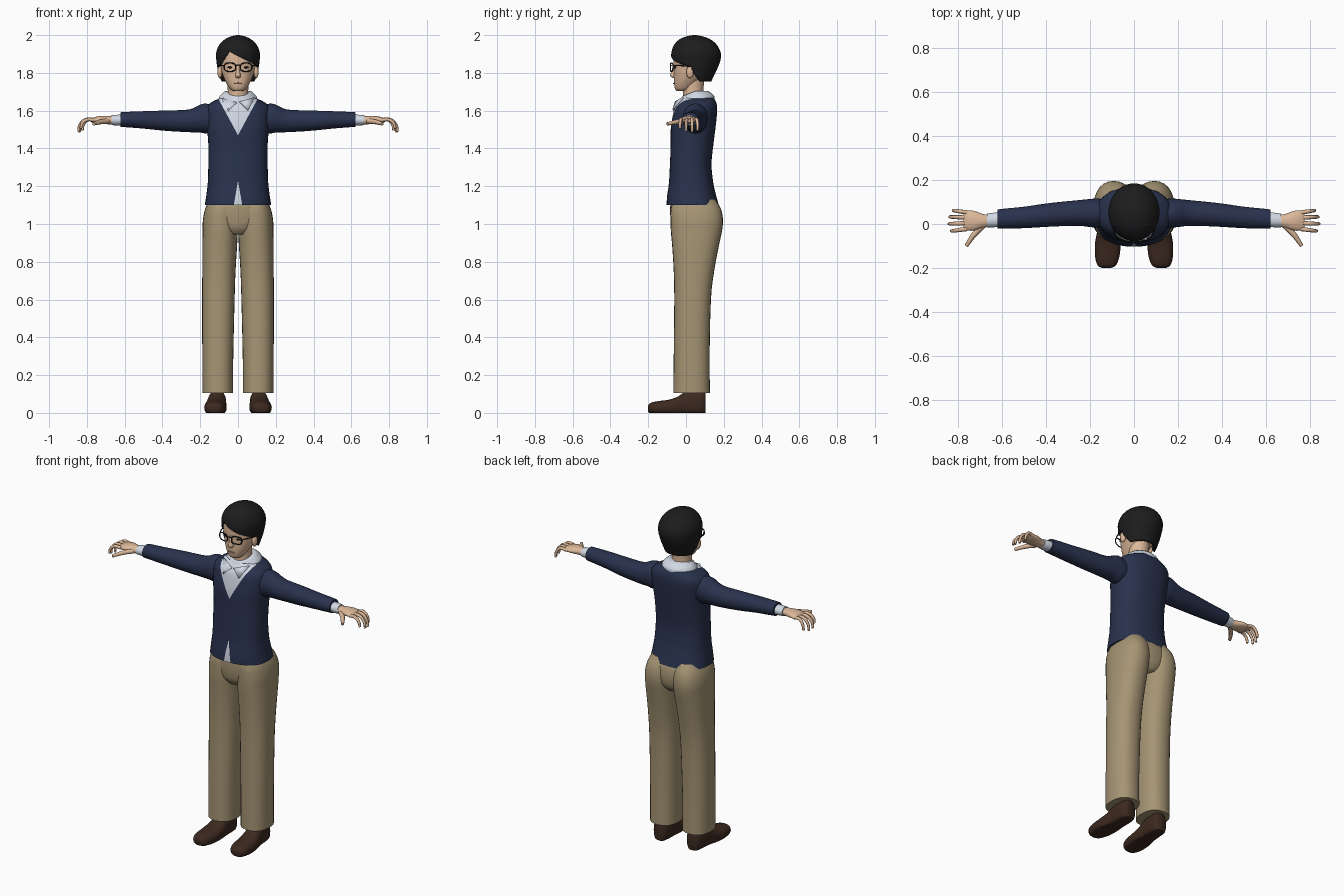
import bpy, bmesh, math
from mathutils import Vector

cube = bpy.data.objects.get("Cube")
if cube:
    bpy.data.objects.remove(cube, do_unlink=True)


def material(name, r, g, b):
    m = bpy.data.materials.new(name)
    m.use_nodes = True
    m.diffuse_color = (r, g, b, 1)
    m.node_tree.nodes["Principled BSDF"].inputs["Base Color"].default_value = (r, g, b, 1)
    return m


NAVY = material("navy knit", 0.022, 0.032, 0.075)
KHAKI = material("khaki cloth", 0.38, 0.30, 0.175)
SKIN = material("skin", 0.72, 0.48, 0.32)
LIP = material("lips", 0.50, 0.26, 0.18)
HAIR = material("black hair", 0.012, 0.012, 0.013)
WHITE = material("white shirt", 0.64, 0.69, 0.78)
BROWN = material("brown leather", 0.045, 0.022, 0.014)
FRAME = material("dark frame", 0.015, 0.012, 0.01)


def finish(bm, name, *mats):
    me = bpy.data.meshes.new(name)
    bm.to_mesh(me)
    bm.free()
    for m in mats:
        me.materials.append(m)
    me.shade_smooth()
    me.set_sharp_from_angle(angle=math.radians(50))
    ob = bpy.data.objects.new(name, me)
    bpy.context.collection.objects.link(ob)
    return ob


def smooth_rows(rows, steps):
    # Catmull-Rom interpolation between the given sections
    out = []
    for i in range(len(rows) - 1):
        a, b, c, d = (rows[max(0, min(len(rows) - 1, i + k))] for k in (-1, 0, 1, 2))
        for j in range(steps):
            t = j / steps
            out.append([0.5 * (2 * q + (r - p) * t + (2 * p - 5 * q + 4 * r - s) * t * t
                               + (3 * q - p - 3 * r + s) * t ** 3)
                        for p, q, r, s in zip(a, b, c, d)])
    return out + [rows[-1]]


def loft(axis, rows, side=1, power=2.0, n=28, steps=3):
    # rows hold: position along axis, two centre values, two radii
    bm = bmesh.new()
    rings = []
    for t, u, v, ru, rv in smooth_rows(rows, steps):
        ring = []
        for k in range(n):
            ang = 2 * math.pi * k / n
            c, s = math.cos(ang), math.sin(ang)
            a = u + ru * math.copysign(abs(c) ** (2 / power), c)
            b = v + rv * math.copysign(abs(s) ** (2 / power), s)
            x, y, z = {"X": (t, a, b), "Y": (a, t, b), "Z": (a, b, t)}[axis]
            ring.append(bm.verts.new((x * side, y, z)))
        rings.append(ring)
    for r0, r1 in zip(rings, rings[1:]):
        for k in range(n):
            bm.faces.new((r0[k], r0[(k + 1) % n], r1[(k + 1) % n], r1[k]))
    bm.faces.new(rings[0])
    bm.faces.new(rings[-1])
    bmesh.ops.recalc_face_normals(bm, faces=bm.faces)
    return bm


def cut(bm, point, normal):
    bmesh.ops.bisect_plane(bm, geom=bm.verts[:] + bm.edges[:] + bm.faces[:],
                           plane_co=point, plane_no=normal, dist=1e-5)


def ball(name, mat, centre, radii):
    bm = bmesh.new()
    bmesh.ops.create_uvsphere(bm, u_segments=16, v_segments=10, radius=1)
    bmesh.ops.scale(bm, vec=radii, verts=bm.verts)
    bmesh.ops.translate(bm, vec=centre, verts=bm.verts)
    return finish(bm, name, mat)


def tube(name, mat, pts, radius, side=1, cyclic=False, taper=1.0):
    cu = bpy.data.curves.new(name, "CURVE")
    cu.dimensions = "3D"
    cu.bevel_depth, cu.bevel_resolution, cu.resolution_u = radius, 2, 5
    cu.use_fill_caps = True
    sp = cu.splines.new("BEZIER")
    sp.bezier_points.add(len(pts) - 1)
    sp.use_cyclic_u = cyclic
    for i, (bp, p) in enumerate(zip(sp.bezier_points, pts)):
        bp.co = (p[0] * side, p[1], p[2])
        bp.handle_left_type = bp.handle_right_type = "AUTO"
        bp.radius = 1 + (taper - 1) * i / (len(pts) - 1)
    cu.materials.append(mat)
    ob = bpy.data.objects.new(name, cu)
    bpy.context.collection.objects.link(ob)


# Cardigan body, with the shirt showing in a neck V and a small hem V
bm = loft("Z", [(1.10, 0, .035, .176, .138), (1.15, 0, .03, .168, .13), (1.22, 0, .027, .16, .117),
                (1.32, 0, .025, .157, .11), (1.42, 0, .032, .157, .113), (1.50, 0, .037, .163, .118),
                (1.57, 0, .046, .168, .117), (1.62, 0, .053, .165, .112), (1.648, 0, .06, .135, .098),
                (1.668, 0, .062, .09, .085)], power=2.4, n=40)
NECK, HEM = (1.47, 0.54), (1.23, -0.17)
for z, k in (NECK, HEM):
    for sx in (1, -1):
        cut(bm, (0, 0, z), (sx, 0, -k))
for f in bm.faces:
    c = f.calc_center_median()
    if c.y < 0.03 and f.normal.y < -0.05 and any(abs(c.x) < (c.z - z) * k for z, k in (NECK, HEM)):
        f.material_index = 1
finish(bm, "cardigan_body", NAVY, WHITE)

# Shirt collar, lower at the front
bm = loft("Z", [(1.63, 0, .055, .098, .092), (1.66, 0, .055, .102, .097),
                (1.68, 0, .056, .095, .092), (1.704, 0, .05, .07, .07)])
for v in bm.verts:
    v.co.z -= max(0, 0.05 - v.co.y) * 0.4
finish(bm, "shirt_collar", WHITE)

# Trouser seat joining the legs
finish(loft("Z", [(.945, 0, .05, .06, .10), (.98, 0, .05, .12, .125), (1.04, 0, .05, .165, .133),
                  (1.10, 0, .045, .165, .128), (1.13, 0, .04, .15, .11)], power=2.3),
       "trouser_seat", KHAKI)

# Neck and head
finish(loft("Z", [(1.62, 0, .045, .06, .06), (1.70, 0, .038, .054, .054), (1.78, 0, .04, .058, .06)]),
       "neck", SKIN)
finish(loft("Z", [(1.703, 0, -.022, .022, .025), (1.715, 0, -.012, .042, .046), (1.75, 0, .002, .064, .066),
                  (1.79, 0, .022, .082, .087), (1.83, 0, .032, .091, .098), (1.88, 0, .043, .099, .110),
                  (1.93, 0, .046, .092, .105), (1.97, 0, .046, .055, .065)], power=2.2), "head", SKIN)
finish(loft("Z", [(1.773, 0, -.062, .010, .008), (1.785, 0, -.066, .015, .018),
                  (1.81, 0, -.063, .010, .014), (1.845, 0, -.06, .008, .008)], n=12), "nose", SKIN)
ball("mouth", LIP, (0, -.063, 1.744), (.021, .005, .004))

# Hair shell with a side-swept fringe and clear ears
bm = loft("Z", [(1.74, 0, .052, .084, .076), (1.78, 0, .05, .098, .095), (1.82, 0, .05, .108, .115),
                (1.87, 0, .053, .115, .130), (1.91, 0, .053, .115, .130), (1.95, 0, .05, .098, .112),
                (1.98, 0, .047, .066, .078), (1.995, 0, .045, .03, .036), (2.0, 0, .045, .006, .008)], n=36)
apex = Vector((-.05, 0, 1.915))
right_edge, left_edge = Vector((.5, 0, 1)), Vector((-1.67, 0, 1))
temple, temple_dir = Vector((0, .01, 1.84)), Vector((0, 1.4, 1))
for p, d in ((apex, right_edge), (apex, left_edge), (temple, temple_dir), (temple, (0, 0, 1)),
             ((0, .03, 0), (0, 1, 0)), ((0, 0, 1.755), (0, 0, 1))):
    cut(bm, p, d)
gone = []
for f in bm.faces:
    c = f.calc_center_median()
    forehead = c.y < .03 and (c - apex).dot(right_edge) < 0 and (c - apex).dot(left_edge) < 0
    around_ear = c.z < 1.84 and (c - temple).dot(temple_dir) < 0
    if forehead or around_ear or c.z < 1.755:
        gone.append(f)
bmesh.ops.delete(bm, geom=gone, context="FACES")
hair = finish(bm, "hair", HAIR)
shell = hair.modifiers.new("thickness", "SOLIDIFY")
shell.thickness, shell.offset = 0.014, -1

# Glasses bridge
tube("glasses_bridge", FRAME, [(-.014, -.078, 1.838), (0, -.082, 1.842), (.014, -.078, 1.838)], .003)

for s, side in ((1, "left"), (-1, "right")):
    # Face details
    ball(side + "_ear", SKIN, (s * .096, .022, 1.805), (.013, .02, .034))
    ball(side + "_eye", HAIR, (s * .042, -.057, 1.829), (.014, .006, .005))
    rim = []
    for k in range(12):
        a = 2 * math.pi * k / 12
        c, z = math.cos(a), math.sin(a)
        x = .043 + .030 * math.copysign(abs(c) ** .7, c)
        rim.append((x, -.082 + .25 * max(0, x - .02), 1.830 + .022 * math.copysign(abs(z) ** .7, z)))
    tube(side + "_glasses_rim", FRAME, rim, .0032, s, cyclic=True)
    tube(side + "_glasses_temple", FRAME, [(.073, -.068, 1.838), (.095, -.02, 1.838), (.102, .03, 1.832)], .003, s)

    # Collar flap
    bm = bmesh.new()
    bm.faces.new([bm.verts.new((s * x, y, z)) for x, y, z in
                  ((.008, -.052, 1.645), (.088, -.012, 1.668), (.052, -.066, 1.60))])
    flap = finish(bm, side + "_collar_flap", WHITE)
    flap.modifiers.new("thickness", "SOLIDIFY").thickness = 0.008

    # Sleeve and cuff
    finish(loft("X", [(.11, .05, 1.555, .06, .065), (.165, .05, 1.558, .066, .079), (.20, .05, 1.558, .064, .074),
                      (.26, .05, 1.546, .058, .060), (.38, .042, 1.547, .054, .054), (.50, .030, 1.551, .049, .046),
                      (.60, .024, 1.553, .045, .040), (.623, .022, 1.553, .043, .038)], s),
           side + "_sleeve", NAVY)
    finish(loft("X", [(.60, .02, 1.551, .034, .029), (.645, .018, 1.55, .033, .028), (.67, .016, 1.55, .031, .026)], s),
           side + "_cuff", WHITE)

    # Hand with curled fingers
    finish(loft("X", [(.65, .014, 1.549, .025, .020), (.69, .014, 1.55, .032, .022), (.73, .015, 1.552, .045, .020),
                      (.765, .016, 1.55, .045, .014), (.778, .016, 1.549, .038, .009)], s, n=20),
           side + "_palm", SKIN)
    for name, y, reach, drop in (("index", -.022, .072, .045), ("middle", .004, .084, .06),
                                 ("ring", .029, .08, .065), ("little", .052, .064, .055)):
        x, fan = .76, (y - .016) * .25
        tube(f"{side}_{name}_finger", SKIN,
             [(x, y, 1.55), (x + reach * .55, y + fan * .6, 1.552), (x + reach * .92, y + fan, 1.55 - drop * .45),
              (x + reach, y + fan, 1.55 - drop)], .0105, s, taper=.65)
    tube(side + "_thumb", SKIN, [(.69, -.008, 1.545), (.73, -.05, 1.54), (.748, -.075, 1.535), (.764, -.1, 1.53)],
         .0145, s, taper=.6)

    # Trouser leg
    finish(loft("Z", [(.105, .107, .03, .081, .097), (.30, .107, .03, .082, .095), (.60, .104, .035, .086, .097),
                      (.75, .101, .042, .088, .107), (.88, .097, .050, .092, .123), (.96, .094, .055, .093, .135),
                      (1.02, .092, .057, .094, .139), (1.08, .088, .052, .086, .133),
                      (1.13, .08, .045, .07, .11)], s, power=2.3),
           side + "_trouser_leg", KHAKI)

    # Shoe with a flat sole
    bm = loft("Y", [(-.2, .125, .022, .022, .016), (-.188, .124, .025, .042, .028), (-.15, .122, .026, .055, .036),
                    (-.09, .119, .028, .059, .042), (-.04, .115, .036, .054, .052), (.0, .112, .048, .049, .067),
                    (.06, .110, .05, .047, .068), (.092, .110, .05, .040, .064), (.104, .110, .05, .025, .055)],
              s, power=2.4)
    for v in bm.verts:
        v.co.z = max(0, v.co.z)
    finish(bm, side + "_shoe", BROWN)
